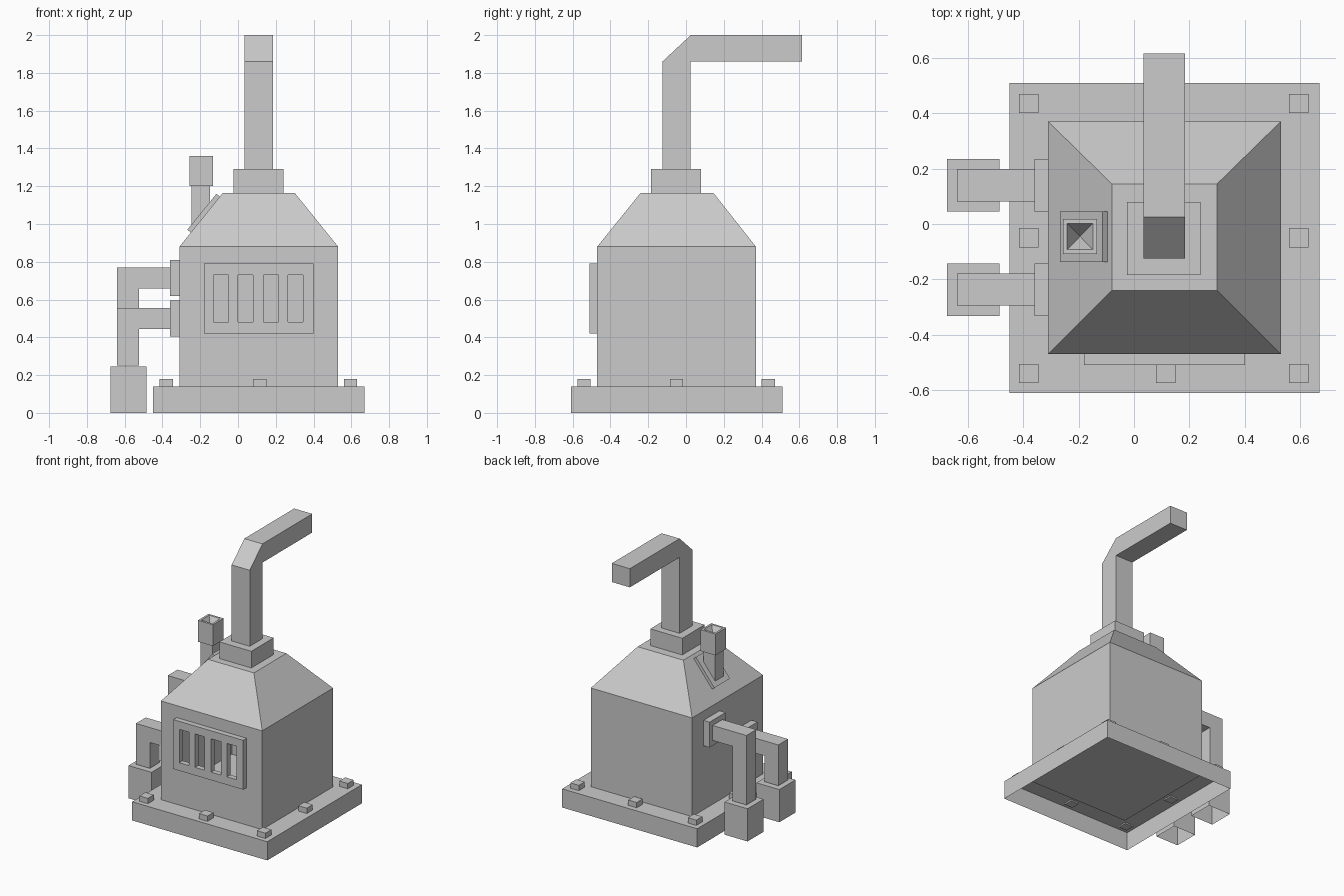
import bpy, bmesh

if "Cube" in bpy.data.objects:
    bpy.data.objects.remove(bpy.data.objects["Cube"])

grey = bpy.data.materials.new("plain_grey")
grey.use_nodes = True
GREY = (0.6, 0.6, 0.6, 1)
grey.diffuse_color = GREY
grey.node_tree.nodes["Principled BSDF"].inputs["Base Color"].default_value = GREY


def finish(bm, name, normals=True):
    if normals:
        bmesh.ops.recalc_face_normals(bm, faces=bm.faces[:])
    mesh = bpy.data.meshes.new(name)
    bm.to_mesh(mesh)
    bm.free()
    mesh.materials.append(grey)
    obj = bpy.data.objects.new(name, mesh)
    bpy.context.collection.objects.link(obj)
    return obj


def add_box(bm, x, y, z, bottom=True):
    """Box between ranges; the underside can be left open."""
    verts = bmesh.ops.create_cube(bm, size=1)["verts"]
    for v in verts:
        v.co = [r[0] if c < 0 else r[1] for c, r in zip(v.co, (x, y, z))]
    if not bottom:
        low = [f for f in verts[0].link_faces[:] + verts[-1].link_faces[:]
               if all(v.co.z == z[0] for v in f.verts)]
        bmesh.ops.delete(bm, geom=low, context='FACES_ONLY')
    return verts


def box(name, x, y, z, bottom=True):
    bm = bmesh.new()
    add_box(bm, x, y, z, bottom)
    return finish(bm, name)


def prism(name, points, axis, lo, hi):
    """Extrude a 2D outline along x (points are y,z) or y (points are x,z)."""
    bm = bmesh.new()
    place = (lambda a, b: (lo, a, b)) if axis == 'x' else (lambda a, b: (a, lo, b))
    face = bm.faces.new([bm.verts.new(place(a, b)) for a, b in points])
    ext = bmesh.ops.extrude_face_region(bm, geom=[face], use_keep_orig=True)["geom"]
    move = (hi - lo, 0, 0) if axis == 'x' else (0, hi - lo, 0)
    bmesh.ops.translate(bm, vec=move, verts=[g for g in ext if isinstance(g, bmesh.types.BMVert)])
    return finish(bm, name)


# Slot edges shared by the grille and the wall behind it
SLOT_X = [-0.13, -0.05, 0.0, 0.08, 0.135, 0.215, 0.265, 0.345]
SLOT_Z = [0.48, 0.73]


def slotted_panel(name, x, z, y, depth=0):
    bm = bmesh.new()
    xs, zs = [x[0]] + SLOT_X + [x[1]], [z[0]] + SLOT_Z + [z[1]]
    grid = [[bm.verts.new((a, y, b)) for a in xs] for b in zs]
    for j in range(len(zs) - 1):
        for i in range(len(xs) - 1):
            if not (j == 1 and i % 2):
                bm.faces.new((grid[j][i], grid[j][i + 1], grid[j + 1][i + 1], grid[j + 1][i]))
    obj = finish(bm, name, normals=False)
    if depth:
        solid = obj.modifiers.new("thickness", 'SOLIDIFY')
        solid.thickness = depth
        solid.offset = -1
    return obj


# Base: open underneath, with a shallow recess below the body
BX, BY = (-0.31, 0.53), (-0.47, 0.37)
FLOOR = 0.14
bm = bmesh.new()
add_box(bm, (-0.45, 0.67), (-0.61, 0.51), (0, FLOOR), bottom=False)
finish(bm, "base")
box("body_floor", BX, BY, (FLOOR - 0.015, FLOOR + 0.02))

# Bolts around the base
for i, bx in enumerate((-0.38, 0.115, 0.595)):
    for j, by in enumerate((-0.54, -0.05, 0.435)):
        if (i, j) != (1, 1):
            box("base_bolt", (bx - 0.035, bx + 0.035), (by - 0.035, by + 0.035), (0.13, 0.18))

# Body: hollow walls and tapered roof, front wall slotted
EAVE, CREST = 0.88, 1.165
bm = bmesh.new()
rings = [[bm.verts.new((a, b, z)) for a, b in
          ((x[0], y[0]), (x[1], y[0]), (x[1], y[1]), (x[0], y[1]))]
         for x, y, z in ((BX, BY, FLOOR), (BX, BY, EAVE), ((-0.08, 0.30), (-0.24, 0.145), CREST))]
for k in range(2):
    for i in range(4):
        if (k, i) != (0, 0):
            n = (i + 1) % 4
            bm.faces.new((rings[k][i], rings[k][n], rings[k + 1][n], rings[k + 1][i]))
bm.faces.new(rings[2])
finish(bm, "body_and_roof")
slotted_panel("front_wall", BX, (FLOOR, EAVE), BY[0])
slotted_panel("front_grille", (-0.18, 0.40), (0.42, 0.79), -0.51, 0.04)

# Chimney
box("chimney_collar", (-0.025, 0.24), (-0.185, 0.08), (CREST, 1.29))
prism("chimney", [(-0.125, 1.29), (-0.125, 1.86), (0.025, 2.0), (0.615, 2.0),
                  (0.615, 1.86), (0.025, 1.86), (0.025, 1.29)], 'x', 0.035, 0.185)

# Side pipes with wall flanges and open-bottomed feet
for name, y, z in (("front", -0.237, 0.50), ("rear", 0.14, 0.715)):
    wide = (y - 0.095, y + 0.095)
    box(name + "_pipe_flange", (-0.36, -0.31), wide, (z - 0.095, z + 0.095))
    top, low = z + 0.056, z - 0.056
    prism(name + "_pipe", [(-0.36, top), (-0.64, top), (-0.64, 0.25), (-0.525, 0.25),
                           (-0.525, low), (-0.36, low)], 'y', y - 0.058, y + 0.058)
    box(name + "_pipe_foot", (-0.675, -0.485), wide, (0, 0.245), bottom=False)

# Filler spout on the roof slope
prism("spout_flange", [(-0.268, 0.97), (-0.114, 1.16), (-0.094, 1.143), (-0.247, 0.953)],
      'y', -0.138, 0.046)
prism("spout_neck", [(-0.245, 0.965), (-0.245, 1.2), (-0.147, 1.2), (-0.147, 1.085)],
      'y', -0.094, 0.004)
bm = bmesh.new()
add_box(bm, (-0.257, -0.133), (-0.108, 0.018), (1.2, 1.36))
bm.normal_update()
mouth = max(bm.faces, key=lambda f: f.calc_center_median().z)
bmesh.ops.inset_region(bm, faces=[mouth], thickness=0.022)
pit = bmesh.ops.poke(bm, faces=[mouth])["verts"]
pit[0].co.z -= 0.08
finish(bm, "spout_cup")
